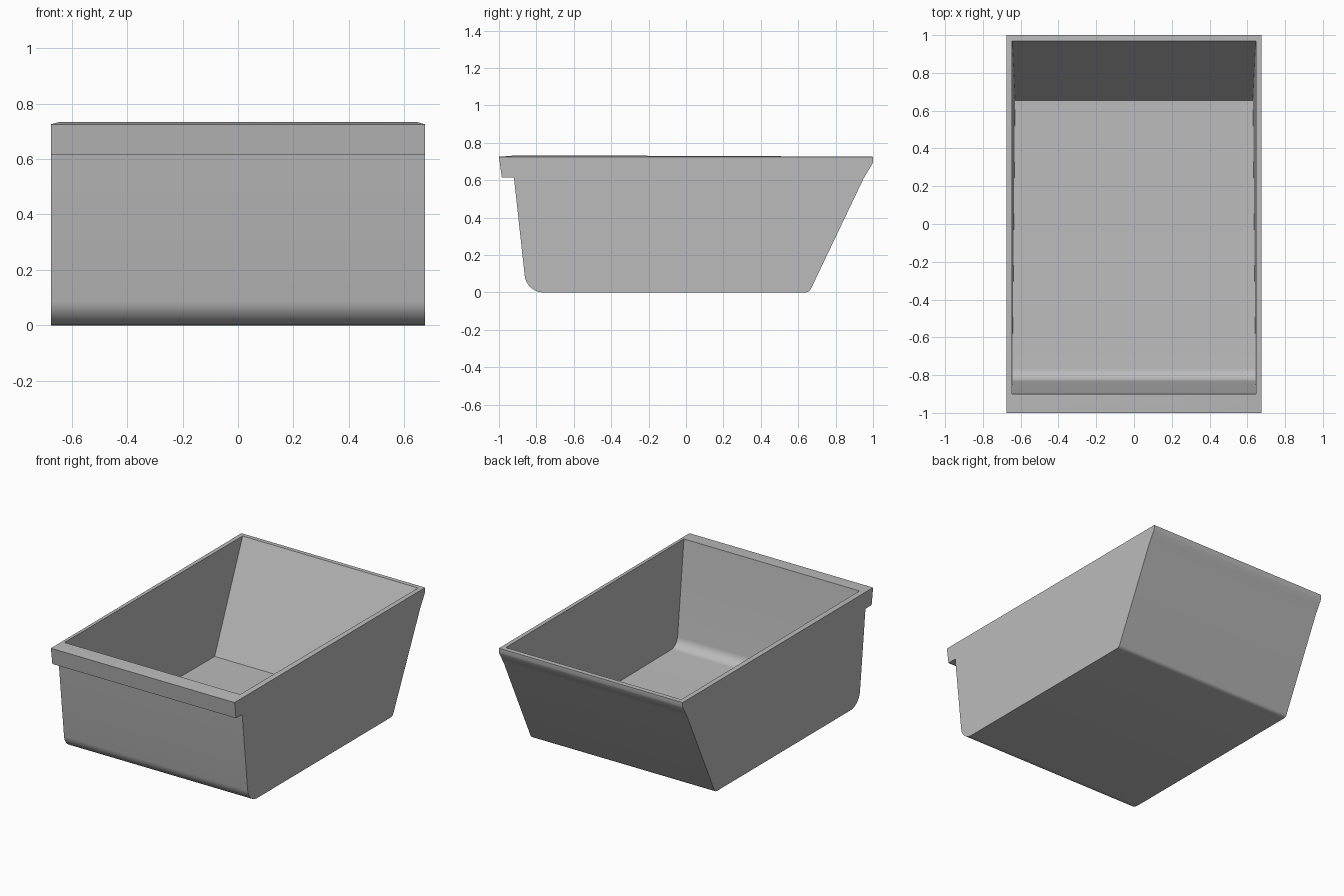
import bpy
import bmesh
import math

cube = bpy.data.objects.get("Cube")
if cube:
    bpy.data.objects.remove(cube, do_unlink=True)

HALF_WIDTH = 0.675
INNER_HALF = 0.645


def arc(cy, cz, r, start, end, steps):
    """Points (y, z) on an arc, angles in degrees."""
    angles = [math.radians(start + (end - start) * i / steps) for i in range(steps + 1)]
    return [(cy + r * math.cos(a), cz + r * math.sin(a)) for a in angles]


# Side profiles (y, z), running from the front rim under the tub to the back rim
outer = [(-1, 0.725), (-0.985, 0.615), (-0.92, 0.615)]
outer += arc(-0.763, 0.1, 0.1, 187, 270, 10)
outer += arc(0.64, 0.03, 0.03, 270, 335, 4)
outer += [(0.95, 0.61), (0.975, 0.652), (0.995, 0.685), (1, 0.7), (1, 0.725)]

inner = [(-0.9, 0.733)]
inner += arc(-0.763, 0.12, 0.07, 187, 270, 10)
inner += [(0.655, 0.05), (0.97, 0.726)]


def inner_x(y, z):
    """Inner side walls draw in slightly toward the back of the floor."""
    return INNER_HALF - 0.015 * (y + 0.9) / 1.555 * (0.726 - z) / 0.676


bm = bmesh.new()


def strip(a, b):
    for i in range(len(a) - 1):
        bm.faces.new((a[i], a[i + 1], b[i + 1], b[i]))


out_l, out_r = [[bm.verts.new((s * HALF_WIDTH, y, z)) for y, z in outer] for s in (1, -1)]
in_l, in_r = [[bm.verts.new((s * inner_x(y, z), y, z)) for y, z in inner] for s in (1, -1)]

# Shell under the tub and lining of the cavity
strip(out_l, out_r)
strip(in_r, in_l)

# Side walls
for side in (out_l, out_r, in_l, in_r):
    bm.faces.new(side)

# Rim
for a, b, c, d in ((out_l[0], out_r[0], in_r[0], in_l[0]),
                   (out_l[-1], out_r[-1], in_r[-1], in_l[-1]),
                   (out_l[0], out_l[-1], in_l[-1], in_l[0]),
                   (out_r[0], out_r[-1], in_r[-1], in_r[0])):
    bm.faces.new((a, b, c, d))

bmesh.ops.recalc_face_normals(bm, faces=bm.faces)
mesh = bpy.data.meshes.new("open_tub")
bm.to_mesh(mesh)
bm.free()
tub = bpy.data.objects.new("open_tub", mesh)
bpy.context.collection.objects.link(tub)

# Plain grey plastic
grey = bpy.data.materials.new("grey")
grey.use_nodes = True
color = (0.5, 0.5, 0.5, 1)
grey.diffuse_color = color
grey.node_tree.nodes["Principled BSDF"].inputs["Base Color"].default_value = color
mesh.materials.append(grey)

bpy.context.view_layer.objects.active = tub
tub.select_set(True)
bpy.ops.object.shade_smooth_by_angle(angle=math.radians(30))
